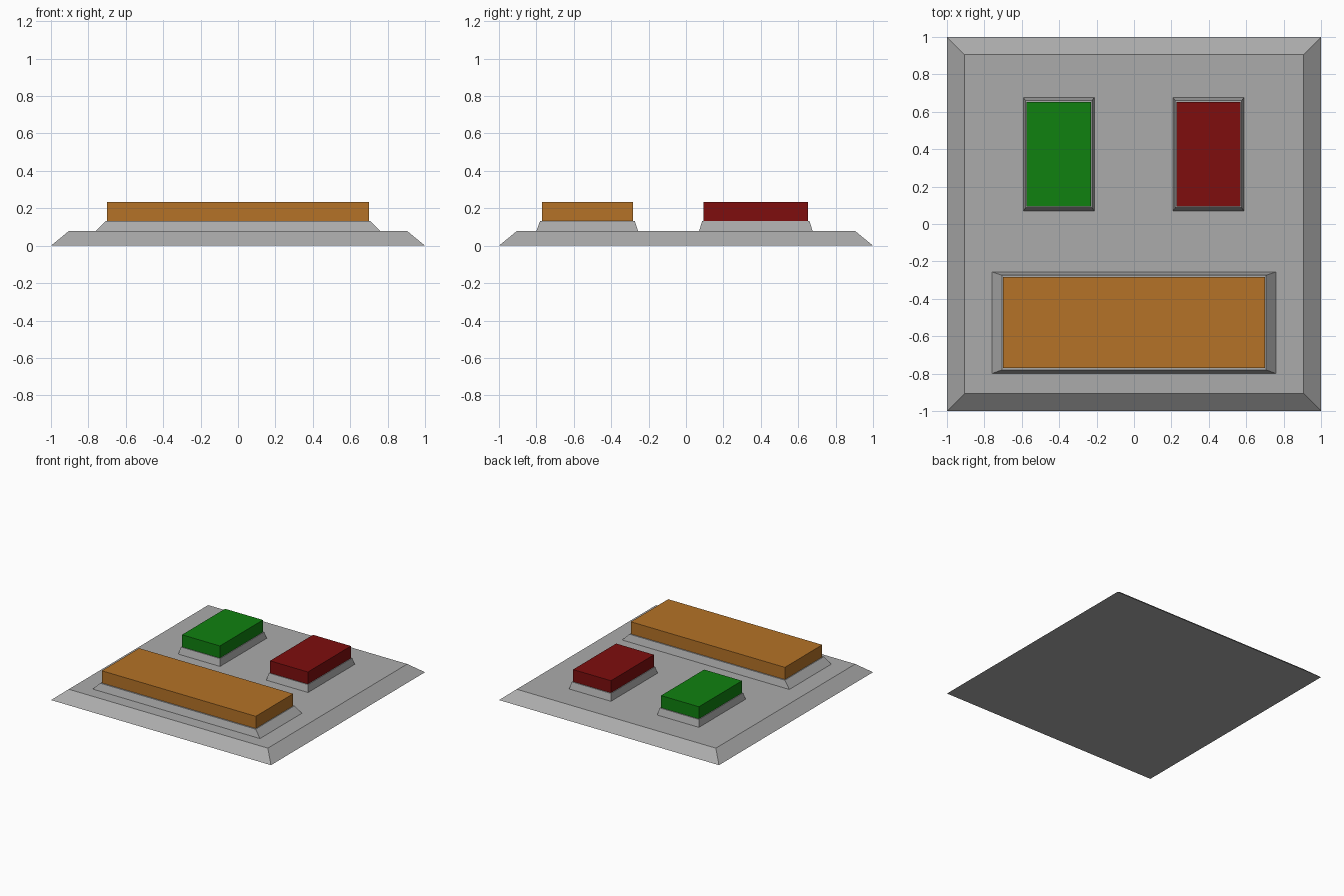
import bpy
import bmesh

if "Cube" in bpy.data.objects:
    bpy.data.objects.remove(bpy.data.objects["Cube"])


def material(name, color):
    mat = bpy.data.materials.new(name)
    mat.diffuse_color = (*color, 1)
    mat.use_nodes = True
    mat.node_tree.nodes["Principled BSDF"].inputs["Base Color"].default_value = mat.diffuse_color
    return mat


GREY = material("dark_grey", (0.41, 0.41, 0.41))


def frustum(name, low, high, z0, z1, mat=GREY):
    """Four-sided block between two rectangles given as (x0, x1, y0, y1)."""
    bm = bmesh.new()
    rings = []
    for (x0, x1, y0, y1), z in ((low, z0), (high, z1)):
        rings.append([bm.verts.new((x, y, z)) for x, y in
                      ((x0, y0), (x1, y0), (x1, y1), (x0, y1))])
    a, b = rings
    bm.faces.new(a[::-1])
    bm.faces.new(b)
    for i in range(4):
        j = (i + 1) % 4
        bm.faces.new((a[i], a[j], b[j], b[i]))
    mesh = bpy.data.meshes.new(name)
    bm.to_mesh(mesh)
    bm.free()
    mesh.materials.append(mat)
    obj = bpy.data.objects.new(name, mesh)
    bpy.context.collection.objects.link(obj)
    return obj


Z_PLATE, Z_COLLAR, Z_TOP = 0.078, 0.133, 0.233

# Bevelled base plate
frustum("base_plate", (-1, 1, -1, 1), (-0.905, 0.905, -0.905, 0.905), 0, Z_PLATE)


def button(name, foot, rim, cap, color):
    # Sloped collar with a straight coloured cap on it
    frustum(name + "_collar", foot, rim, Z_PLATE, Z_COLLAR)
    frustum(name + "_button", cap, cap, Z_COLLAR, Z_TOP, material(name, color))


# Two small buttons at the back
for name, cx, color in (("green", -0.402, (0.005, 0.219, 0.005)),
                        ("red", 0.398, (0.21, 0.0043, 0.0043))):
    button(name,
           (cx - 0.19, cx + 0.19, 0.07, 0.677),
           (cx - 0.178, cx + 0.178, 0.087, 0.66),
           (cx - 0.172, cx + 0.172, 0.093, 0.652), color)

# Wide button at the front
button("orange",
       (-0.76, 0.76, -0.80, -0.256),
       (-0.707, 0.707, -0.78, -0.274),
       (-0.70, 0.70, -0.769, -0.284), (0.46, 0.171, 0.02))
